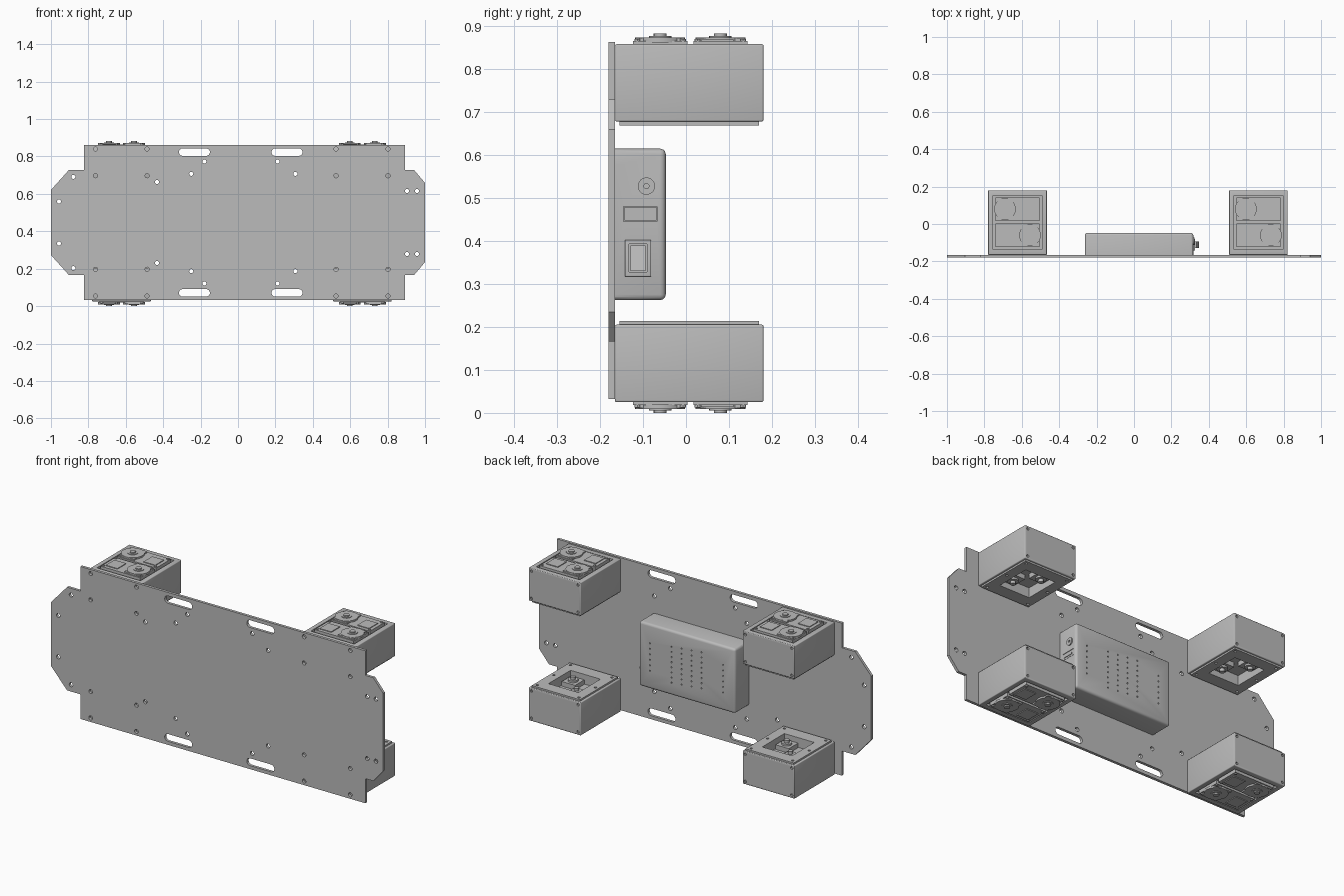
import bpy
import bmesh
import math
from mathutils import Matrix, Vector

if "Cube" in bpy.data.objects:
    bpy.data.objects.remove(bpy.data.objects["Cube"], do_unlink=True)


def material(name, rgb):
    m = bpy.data.materials.new(name)
    m.use_nodes = True
    m.diffuse_color = (*rgb, 1)
    m.node_tree.nodes["Principled BSDF"].inputs["Base Color"].default_value = (*rgb, 1)
    return m


GREY = material("plain grey", (0.5, 0.5, 0.5))
MID = 0.441          # height of the mirror plane between upper and lower drives
PLATE_MID = 0.447
parts = []


def box(x, y, z):
    """Box from three (low, high) ranges."""
    def add(bm):
        size = [abs(r[1] - r[0]) for r in (x, y, z)]
        mid = Vector([(r[0] + r[1]) / 2 for r in (x, y, z)])
        bmesh.ops.create_cube(bm, size=1, matrix=Matrix.Translation(mid) @ Matrix.Diagonal((*size, 1)))
    return add


def rod(axis, centre, r, span, sides=24):
    """Cylinder along an axis; centre holds the other two coordinates in order."""
    def add(bm):
        pos = list(centre)
        pos.insert("xyz".index(axis), sum(span) / 2)
        turn = {"x": Matrix.Rotation(math.pi / 2, 4, "Y"),
                "y": Matrix.Rotation(math.pi / 2, 4, "X"), "z": Matrix()}[axis]
        bmesh.ops.create_cone(bm, cap_ends=True, segments=sides, radius1=r, radius2=r,
                              depth=abs(span[1] - span[0]), matrix=Matrix.Translation(pos) @ turn)
    return add


def prism(points, y0, y1):
    """Outline in x and z, extruded along y."""
    def add(bm):
        face = bm.faces.new([bm.verts.new((x, y0, z)) for x, z in points])
        ext = bmesh.ops.extrude_face_region(bm, geom=[face])
        verts = [g for g in ext["geom"] if isinstance(g, bmesh.types.BMVert)]
        bmesh.ops.translate(bm, verts=verts, vec=(0, y1 - y0, 0))
        bmesh.ops.recalc_face_normals(bm, faces=bm.faces[:])
    return add


def make(name, solids, bevel=0, keep=True):
    bm = bmesh.new()
    for add in solids:
        add(bm)
    if bevel:
        bmesh.ops.bevel(bm, geom=bm.edges[:], offset=bevel, segments=3, profile=0.5, affect="EDGES")
    mesh = bpy.data.meshes.new(name)
    bm.to_mesh(mesh)
    bm.free()
    mesh.materials.append(GREY)
    ob = bpy.data.objects.new(name, mesh)
    bpy.context.collection.objects.link(ob)
    if keep:
        parts.append(ob)
    return ob


def cut(ob, solids):
    cutter = make("cutter", solids, keep=False)
    mod = ob.modifiers.new("cut", "BOOLEAN")
    mod.operation, mod.solver, mod.object = "DIFFERENCE", "EXACT", cutter
    bpy.context.view_layer.update()
    done = ob.evaluated_get(bpy.context.evaluated_depsgraph_get())
    mesh = bpy.data.meshes.new_from_object(done)
    ob.modifiers.clear()
    ob.data = mesh
    bpy.data.objects.remove(cutter, do_unlink=True)


# Mounting plate with chamfered end tabs
upper = [(-1, 0.174), (-0.904, 0.281), (-0.823, 0.281), (-0.823, 0.415),
         (0.893, 0.415), (0.893, 0.281), (0.941, 0.281), (1, 0.212)]
outline = [(x, PLATE_MID + h) for x, h in upper] + [(x, PLATE_MID - h) for x, h in reversed(upper)]
plate = make("mounting_plate", [prism(outline, -0.18, -0.165)])

# Screw holes and hand slots, mirrored top to bottom
holes = [(x, h) for x in (-0.762, -0.486, 0.524, 0.802) for h in (0.25, 0.393)]
holes += [(-0.433, 0.217), (-0.25, 0.26), (0.307, 0.26), (-0.18, 0.326), (0.211, 0.326),
          (-0.88, 0.244), (-0.957, 0.113), (0.904, 0.169), (0.957, 0.169)]
drill = [rod("y", (x, PLATE_MID + s * h), 0.011, (-0.2, -0.14), 16) for x, h in holes for s in (1, -1)]


def slot(cx, cz, half, r):
    arc = [(cx + e * half + r * math.cos(a), cz + r * math.sin(a))
           for e, start in ((1, -0.5), (-1, 0.5))
           for a in [math.pi * (start + i / 8) for i in range(9)]]
    return prism(arc, -0.2, -0.14)


drill += [slot(x, PLATE_MID + s * 0.376, 0.063, 0.02) for x in (-0.233, 0.262) for s in (1, -1)]
cut(plate, drill)


# One drive unit: housing, lid, two geared motors
def drive(label, cx, s):
    def up(a, b):
        return tuple(sorted((MID + s * a, MID + s * b)))

    def across(a, b):
        return (cx + a, cx + b)

    shell = make(label + "_housing", [box(across(-0.157, 0.157), (-0.165, 0.18), up(0.236, 0.416))], 0.004)
    corners = [(a, b) for a in (-0.14, 0.14) for b in (0.252, 0.4)]
    cut(shell, [box(across(-0.131, 0.131), (-0.137, 0.153), up(0.404, 0.45)),
                box(across(-0.09, 0.09), (-0.085, 0.105), up(0.2, 0.28))]
        + [rod("y", (cx + a, MID + s * b), 0.007, (0.172, 0.2), 12) for a, b in corners])

    lid = make(label + "_lid", [box(across(-0.145, 0.145), (-0.155, 0.17), up(0.227, 0.236))])
    cut(lid, [box(across(-0.09, 0.09), (-0.085, 0.105), up(0.2, 0.26))]
        + [rod("z", (cx + a, b), 0.007, up(0.22, 0.25), 12)
           for a in (-0.125, 0.125) for b in (-0.135, 0.008, 0.15)])

    # the second motor is the first one turned half way round
    for name, t, yc in (("rear", -1, 0.08), ("front", 1, -0.06)):
        gx = cx + t * 0.067
        body = [box(across(-0.118, 0.118), (yc - 0.063, yc + 0.063), up(0.4, 0.423)),
                box(sorted((cx + t * 0.02, cx + t * 0.11)), (yc - 0.057, yc + 0.057), up(0.42, 0.43)),
                box(sorted((cx - t * 0.03, cx - t * 0.1)), (yc - 0.045, yc + 0.03), up(0.42, 0.427)),
                rod("z", (gx, yc), 0.058, up(0.42, 0.432), 32),
                rod("z", (gx, yc), 0.026, up(0.43, 0.435)),
                rod("z", (gx, yc), 0.015, up(0.43, 0.441), 16)]
        body += [rod("z", (cx + a, yc + b), 0.007, up(0.42, 0.428), 12)
                 for a in (-0.108, 0.108) for b in (-0.053, 0.053)]
        make(label + "_" + name + "_motor", body)
        # inner motor end seen through the lid opening
        ex = cx + t * 0.045
        make(label + "_" + name + "_motor_end",
             [box((ex - 0.04, ex + 0.04), (yc * 0.7 - 0.04, yc * 0.7 + 0.04), up(0.255, 0.29)),
              rod("z", (ex, yc * 0.7), 0.026, up(0.245, 0.26)),
              rod("z", (ex, yc * 0.7), 0.013, up(0.23, 0.26), 16)])


for side, cx in (("right", -0.623), ("left", 0.665)):
    drive("upper_" + side, cx, 1)
    drive("lower_" + side, cx, -1)

# Controller case with rounded edges, vents and socket openings
case = make("controller_case", [box((-0.263, 0.317), (-0.19, -0.047), (0.262, 0.614))], 0.013)
vents = [(x, 0.36 + 0.03 * i) for x in (0.25, -0.19) for i in range(6)]
vents += [(0.12 - 0.06 * c, 0.33 + 0.028 * i + 0.006 * c) for c in range(4) for i in range(8)]
cut(case, [box((-0.3, 0.4), (-0.25, -0.167), (0.2, 0.7))]
    + [rod("y", p, 0.004, (-0.055, -0.03), 8) for p in vents]
    + [box((0.305, 0.34), (-0.145, -0.067), (0.445, 0.48))])

# Socket, power jack and rocker switch on the left end
make("data_socket", [box((0.3, 0.316), (-0.143, -0.069), (0.447, 0.478)),
                     box((0.31, 0.319), (-0.136, -0.077), (0.456, 0.463))])
jack = make("power_jack", [rod("x", (-0.092, 0.527), 0.02, (0.31, 0.323), 32)])
cut(jack, [rod("x", (-0.092, 0.527), 0.006, (0.312, 0.34), 16)])
frame = make("switch_frame", [box((0.31, 0.327), (-0.142, -0.081), (0.317, 0.402))], 0.002)
cut(frame, [box((0.318, 0.35), (-0.132, -0.091), (0.327, 0.392))])
rocker = make("switch_rocker", [box((0.312, 0.334), (-0.129, -0.094), (0.33, 0.389))])
for v in rocker.data.vertices:
    if v.co.x > 0.33 and v.co.z < 0.36:
        v.co.x = 0.347

# Smooth round surfaces while keeping hard edges
bpy.ops.object.select_all(action="DESELECT")
for ob in parts:
    ob.select_set(True)
bpy.context.view_layer.objects.active = plate
bpy.ops.object.shade_smooth_by_angle(angle=math.radians(30))
